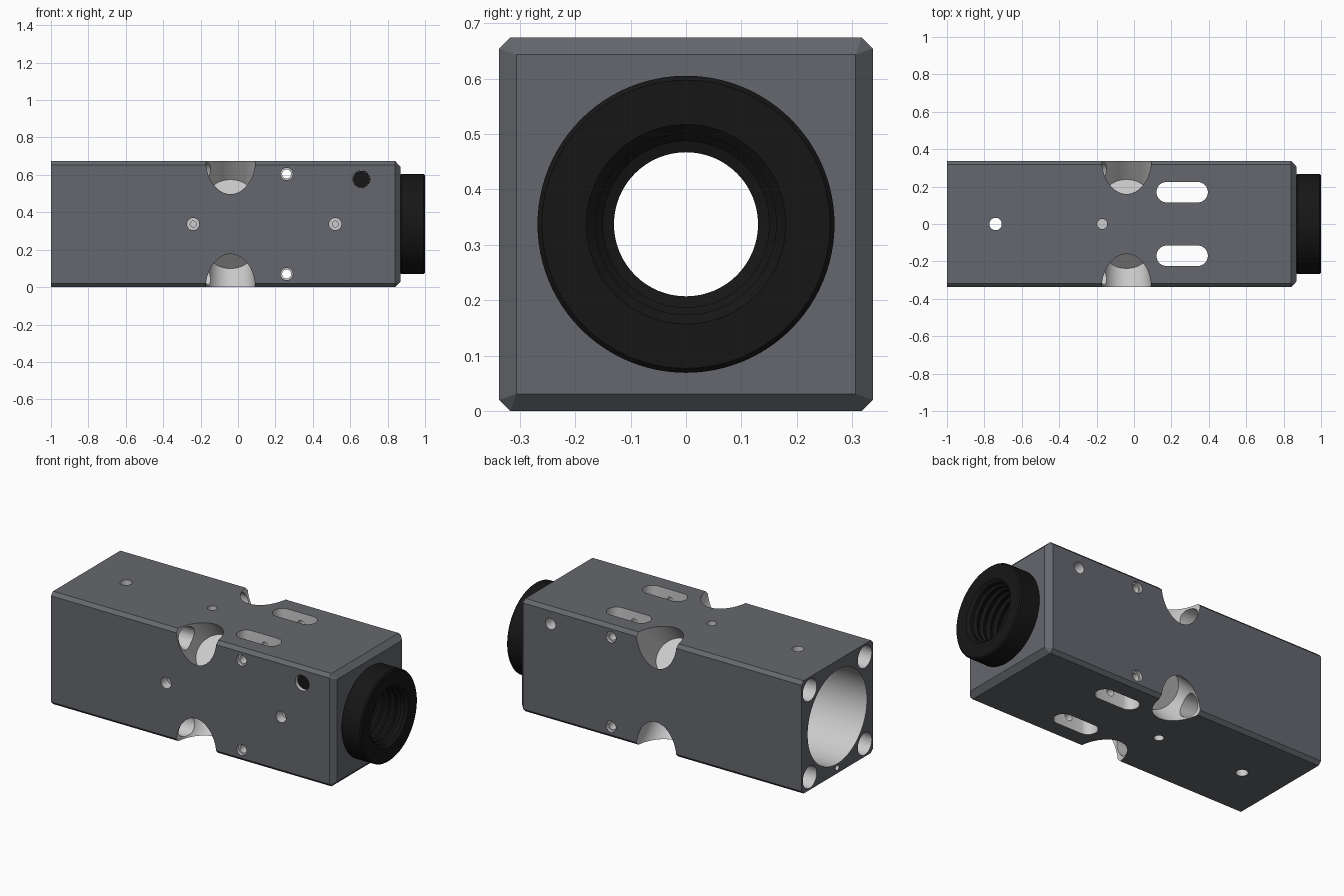
import bpy, bmesh, math
from mathutils import Vector, Matrix

if "Cube" in bpy.data.objects:
    bpy.data.objects.remove(bpy.data.objects["Cube"])

H, CZ = 0.337, 0.337          # half width and centre height of the block


def material(name, rgb):
    m = bpy.data.materials.new(name)
    m.diffuse_color = (*rgb, 1)
    m.use_nodes = True
    m.node_tree.nodes["Principled BSDF"].inputs["Base Color"].default_value = m.diffuse_color
    return m


dark = material("dark_metal", (0.13, 0.137, 0.155))
bare = material("bare_metal", (0.6, 0.61, 0.63))
black = material("black", (0.008, 0.008, 0.008))


def finish(bm, name, mat):
    bmesh.ops.recalc_face_normals(bm, faces=bm.faces)
    me = bpy.data.meshes.new(name)
    bm.to_mesh(me)
    bm.free()
    me.materials.append(mat)
    ob = bpy.data.objects.new(name, me)
    bpy.context.collection.objects.link(ob)
    return ob


def hull(points, name, mat):
    bm = bmesh.new()
    for p in points:
        bm.verts.new(p)
    bmesh.ops.convex_hull(bm, input=bm.verts)
    bmesh.ops.dissolve_limit(bm, angle_limit=0.01, verts=bm.verts, edges=bm.edges)
    return finish(bm, name, mat)


def rod(p, q, r, r2=None, name="cutter", mat=bare, seg=32):
    p, q = Vector(p), Vector(q)
    bm = bmesh.new()
    m = Matrix.Translation((p + q) / 2) @ (q - p).to_track_quat('Z', 'Y').to_matrix().to_4x4()
    bmesh.ops.create_cone(bm, cap_ends=True, segments=seg, radius1=r,
                          radius2=r if r2 is None else r2, depth=(q - p).length, matrix=m)
    return finish(bm, name, mat)


def smooth(ob):
    bpy.ops.object.select_all(action='DESELECT')
    ob.select_set(True)
    bpy.context.view_layer.objects.active = ob
    bpy.ops.object.shade_smooth_by_angle(angle=math.radians(30))


# Block: chamfered long edges, wider chamfer around the +x end
pts = []
for sy in (-1, 1):
    for sz in (-1, 1):
        for x in (-1, 0.84):
            pts += [(x, sy * H, CZ + sz * (H - 0.02)), (x, sy * (H - 0.02), CZ + sz * H)]
        pts.append((0.87, sy * 0.306, CZ + sz * 0.306))
block = hull(pts, "block", dark)

cutters = []


def cut(*args, **kw):
    cutters.append(rod(*args, **kw))


# Bores along the length
cut((-1.1, 0, CZ), (-0.3, 0, CZ), 0.28, seg=96)
cut((-0.35, 0, CZ), (0.65, 0, CZ), 0.13, seg=64)
cut((0.6, 0, CZ), (0.95, 0, CZ), 0.252, seg=64)
cut((-1.1, 0, 0.034), (-0.9, 0, 0.034), 0.016)

# Diagonal edge pockets and the corner holes leading into them
for sy in (-1, 1):
    for sz in (-1, 1):
        def diag(a):
            return (-0.04, sy * a / math.sqrt(2), CZ + sz * a / math.sqrt(2))
        cut(diag(0.22), diag(0.56), 0.116, 0.139, seg=64)
        cut((-1.1, sy * 0.26, CZ + sz * 0.26), (-0.06, sy * 0.26, CZ + sz * 0.26), 0.066)

# Slots through the height
for sy in (-1, 1):
    p = []
    for i in range(32):
        t = (i + 0.5) * math.tau / 32
        cx = 0.34 if math.cos(t) > 0 else 0.175
        for z in (-0.1, 0.8):
            p.append((cx + 0.055 * math.cos(t), sy * 0.17 + 0.055 * math.sin(t), z))
    cutters.append(hull(p, "cutter", bare))

# Vertical holes
cut((-0.74, 0, -0.1), (-0.74, 0, 0.8), 0.033)
cut((-0.17, 0, 0.6), (-0.17, 0, 0.8), 0.027)
cut((-0.17, 0, -0.1), (-0.17, 0, 0.07), 0.027)

# Cross holes: two through, two stepped, one screw pocket with a back hole
for z in (0.07, 0.605):
    cut((0.26, -0.5, z), (0.26, 0.5, z), 0.024)
    for s in (-1, 1):
        cut((0.26, s * 0.32, z), (0.26, s * 0.4, z), 0.033)
for x in (-0.24, 0.52):
    cut((x, -0.5, CZ), (x, -0.28, CZ), 0.033)
    cut((x, -0.3, CZ), (x, -0.17, CZ), 0.016)
cut((0.66, -0.5, 0.577), (0.66, -0.24, 0.577), 0.046)
cut((0.66, 0.24, 0.577), (0.66, 0.5, 0.577), 0.033)

for c in cutters:
    c.hide_render = True
    mod = block.modifiers.new("cut", 'BOOLEAN')
    mod.operation = 'DIFFERENCE'
    mod.solver = 'EXACT'
    mod.material_mode = 'TRANSFER'
    mod.object = c
    bpy.context.view_layer.objects.active = block
    bpy.ops.object.modifier_apply(modifier=mod.name)
for c in cutters:
    bpy.data.objects.remove(c)
smooth(block)

# Black screw in the front pocket
smooth(rod((0.66, -0.315, 0.577), (0.66, -0.23, 0.577), 0.045, name="set_screw", mat=black))

# Threaded black collar: closed profile (x, radius) turned around the x axis
prof = [(0.6, 0.13), (0.6, 0.25), (0.868, 0.25), (0.868, 0.262), (0.874, 0.268),
        (0.992, 0.268), (1.0, 0.26), (1.0, 0.18), (0.985, 0.163)]
for i in range(6):
    x = 0.965 - i * 0.045
    prof += [(x, 0.163), (x - 0.012, 0.15), (x - 0.022, 0.15), (x - 0.034, 0.163)]
prof += [(0.69, 0.163), (0.68, 0.13)]
bm = bmesh.new()
N = 96
rings = [[bm.verts.new((x, r * math.cos(k * math.tau / N), CZ + r * math.sin(k * math.tau / N)))
          for k in range(N)] for x, r in prof]
for a, b in zip(rings, rings[1:] + rings[:1]):
    for k in range(N):
        bm.faces.new((a[k], a[(k + 1) % N], b[(k + 1) % N], b[k]))
smooth(finish(bm, "threaded_collar", black))
